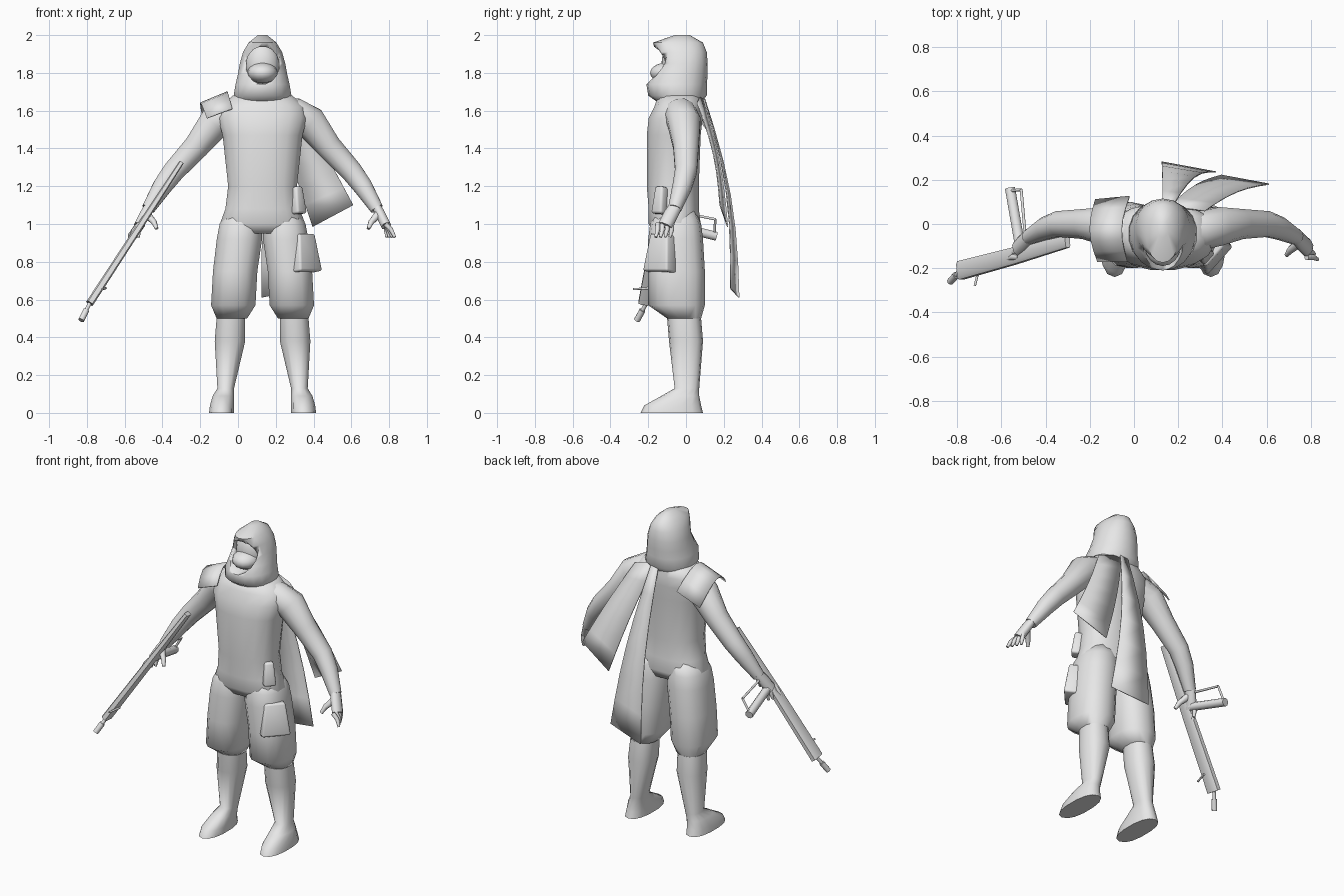
import bpy
import bmesh
import math
from mathutils import Vector, Matrix

if "Cube" in bpy.data.objects:
    bpy.data.objects.remove(bpy.data.objects["Cube"])

MID = .13  # body centre line
GREY = (.8, .8, .8, 1)

clay = bpy.data.materials.new("plain_grey")
clay.use_nodes = True
clay.diffuse_color = GREY
clay.node_tree.nodes["Principled BSDF"].inputs["Base Color"].default_value = GREY


def finish(name, bm, angle=70):
    bmesh.ops.recalc_face_normals(bm, faces=bm.faces)
    mesh = bpy.data.meshes.new(name)
    bm.to_mesh(mesh)
    bm.free()
    mesh.materials.append(clay)
    ob = bpy.data.objects.new(name, mesh)
    bpy.context.collection.objects.link(ob)
    bpy.ops.object.select_all(action="DESELECT")
    ob.select_set(True)
    bpy.context.view_layer.objects.active = ob
    bpy.ops.object.shade_smooth_by_angle(angle=math.radians(angle))
    return ob


def skin(rings):
    """Join rings of points into a capped surface."""
    bm = bmesh.new()
    loops = [[bm.verts.new(point) for point in ring] for ring in rings]
    count = len(loops[0])
    for lower, upper in zip(loops, loops[1:]):
        for i in range(count):
            j = (i + 1) % count
            bm.faces.new((lower[i], lower[j], upper[j], upper[i]))
    bm.faces.new(loops[0])
    bm.faces.new(loops[-1])
    return bm


def oval(centre, u, v, sides, power):
    points = []
    for i in range(sides):
        angle = math.tau * (i + .5) / sides
        c, s = math.cos(angle), math.sin(angle)
        points.append(centre + u * math.copysign(abs(c) ** power, c)
                      + v * math.copysign(abs(s) ** power, s))
    return points


def stack(levels, sides=14, power=.85):
    """Horizontal sections given as left, right, front, back, height."""
    rings = []
    for left, right, front, back, z in levels:
        centre = Vector(((left + right) / 2, (front + back) / 2, z))
        u = Vector(((right - left) / 2, 0, 0))
        v = Vector((0, (back - front) / 2, 0))
        rings.append(oval(centre, u, v, sides, power))
    return skin(rings)


def centred(levels):
    """Widen half-width levels to both sides of the centre line."""
    return [(MID - half, MID + half, front, back, z) for half, front, back, z in levels]


def tube(path, radii, sides=8, power=1, flat=1):
    """Sections across a path; flat narrows them away from the depth axis."""
    path = [Vector(point) for point in path]
    rings = []
    for i, (point, radius) in enumerate(zip(path, radii)):
        along = (path[min(i + 1, len(path) - 1)] - path[max(i - 1, 0)]).normalized()
        ref = Vector((0, 0, 1)) if abs(along.y) > .8 else Vector((0, 1, 0))
        v = along.cross(ref).normalized()
        u = v.cross(along)
        rings.append(oval(point, u * radius, v * radius * flat, sides, power))
    return skin(rings)


def rod(name, start, end, radius):
    finish(name, tube((start, end), (radius, radius)))


def ball(name, centre, size):
    bm = bmesh.new()
    place = Matrix.LocRotScale(Vector(centre), None, Vector(size))
    bmesh.ops.create_uvsphere(bm, u_segments=16, v_segments=10, radius=1, matrix=place)
    finish(name, bm)


def both_sides(name, make):
    """Build the part on the left and its mirror across the body."""
    for side in ("left", "right"):
        bm = make()
        if side == "right":
            for vert in bm.verts:
                vert.co.x = 2 * MID - vert.co.x
        finish(side + "_" + name, bm)


def drape(name, start, end, bulge, steps=6):
    """Cloth between two edges, bowed out halfway."""
    bm = bmesh.new()
    grid = []
    for i in range(steps + 1):
        t = i / steps
        bow = Vector(bulge) * math.sin(math.pi * t)
        a, b = [Vector(p).lerp(Vector(q), t) + bow for p, q in zip(start, end)]
        grid.append([bm.verts.new(p) for p in (a, b)])
    for (a, b), (c, d) in zip(grid, grid[1:]):
        bm.faces.new((a, b, d, c))
    solid = finish(name, bm, 30).modifiers.new("thickness", "SOLIDIFY")
    solid.thickness = .006
    solid.offset = 0


# Torso
finish("torso", stack(centred([
    (.215, -.17, .06, .95), (.23, -.2, .08, 1), (.2, -.2, .07, 1.08),
    (.185, -.21, .07, 1.2), (.215, -.21, .08, 1.47), (.24, -.2, .09, 1.56),
    (.23, -.17, .09, 1.62), (.16, -.15, .08, 1.68)]), 16))

# Legs, feet and shorts
both_sides("leg", lambda: stack([
    (.28, .415, -.24, .09, 0), (.28, .41, -.22, .08, .04),
    (.28, .395, -.13, .07, .09), (.28, .37, -.06, .07, .13),
    (.22, .385, -.09, .09, .38), (.22, .375, -.1, .08, .5)]))
both_sides("short_leg", lambda: stack([
    (.21, .375, -.1, .08, .5), (.165, .405, -.2, .1, .57), (.155, .395, -.2, .1, .75),
    (.13, .375, -.2, .09, .92), (.13, .36, -.19, .08, 1), (.12, .32, -.16, .05, 1.07)]))

# Arms
both_sides("arm", lambda: tube([
    (.2, -.04, 1.6), (.3, -.03, 1.58), (.38, -.01, 1.54), (.48, 0, 1.41),
    (.6, 0, 1.28), (.66, -.02, 1.2), (.735, -.06, 1.08)],
    (.08, .09, .09, .07, .06, .053, .036), 12))

# Hands with thumb and fingers
both_sides("hand", lambda: tube(
    [(.73, -.05, 1.1), (.755, -.08, 1.05), (.785, -.11, .99)], (.035, .04, .04), flat=.7))
both_sides("thumb", lambda: tube(
    [(.75, -.08, 1.06), (.705, -.12, 1.01), (.69, -.14, .975)], (.024, .016, .01)))
for k in range(4):
    y = -.15 + k / 40
    both_sides("finger_%d" % (k + 1), lambda: tube(
        [(.78, y, 1), (.81 - k / 120, y, .97), (.83 - k / 70, y - .01, .93)],
        (.014, .013, .008)))

# Hood with an oval face opening
hood = finish("hood", stack(centred([
    (.135, -.13, .07, 1.63), (.155, -.2, .11, 1.68), (.145, -.21, .11, 1.74),
    (.133, -.18, .115, 1.79), (.122, -.15, .115, 1.85), (.105, -.16, .11, 1.91),
    (.075, -.175, .09, 1.96), (.025, -.06, .02, 2)]), 18, .95), 45)
cutter = finish("hood_opening_cutter", tube(
    [(MID, -.4, 1.84), (MID, -.07, 1.84)], (.1, .1), 16, flat=.88))
cutter.hide_render = True
cutter.hide_viewport = True
cut = hood.modifiers.new("opening", "BOOLEAN")
cut.operation = "DIFFERENCE"
cut.object = cutter

# Face and the covered lower face
ball("face", (MID, -.06, 1.845), (.09, .07, .115))
ball("face_cover", (MID, -.1, 1.8), (.08, .09, .055))

# Cape strips and shoulder plate
drape("long_cape_strip", [(.13, .09, 1.69), (.18, .09, 1.69)],
      [(.125, .28, .61), (.37, .235, .66)], (0, .05, 0))
drape("short_cape_strip", [(.16, .08, 1.69), (.32, .06, 1.64)],
      [(.395, .22, .985), (.61, .18, 1.1)], (0, .025, 0))
drape("shoulder_plate", [(-.03, -.17, 1.61), (-.165, -.17, 1.56)],
      [(-.02, .125, 1.57), (-.175, .11, 1.5)], (-.03, 0, .11))

# Pouches on the left hip
for name, centre, size in (("belt_pouch", (.315, -.135, 1.125), (.075, .055, .145)),
                           ("thigh_pouch", (.35, -.13, .845), (.175, .08, .2))):
    bm = bmesh.new()
    bmesh.ops.create_cube(bm, size=1)
    for vert in bm.verts:
        if vert.co.z > 0:
            vert.co.x *= .7
    yaw = Matrix.Rotation(math.radians(48), 4, "Z")
    lean = Matrix.Rotation(math.radians(-9), 4, "X")
    bm.transform(Matrix.Translation(centre) @ yaw @ lean @ Matrix.Diagonal((*size, 1)))
    bmesh.ops.bevel(bm, geom=bm.edges[:], offset=.012, segments=2, profile=.5, affect="EDGES")
    finish(name, bm)

# Rifle held in the right hand
butt, nose, muzzle = Vector((-.3, -.08, 1.325)), Vector((-.785, -.21, .58)), Vector((-.83, -.26, .49))
finish("rifle_body", tube([butt, butt.lerp(nose, .5), nose], (.028, .04, .044), 8, .5, .48), 35)
rod("rifle_barrel", nose, muzzle, .011)
rod("rifle_muzzle", nose.lerp(muzzle, .4), muzzle, .017)
rod("rifle_sight", (-.7, -.2, .66), (-.72, -.28, .655), .006)
rod("rifle_magazine", (-.515, -.1, 1), (-.56, .16, .935), .025)
corner = Vector((-.51, .155, 1.025))
rod("magazine_guard_side", (-.49, -.07, 1.07), corner, .007)
rod("magazine_guard_end", corner, (-.56, .15, .94), .007)
